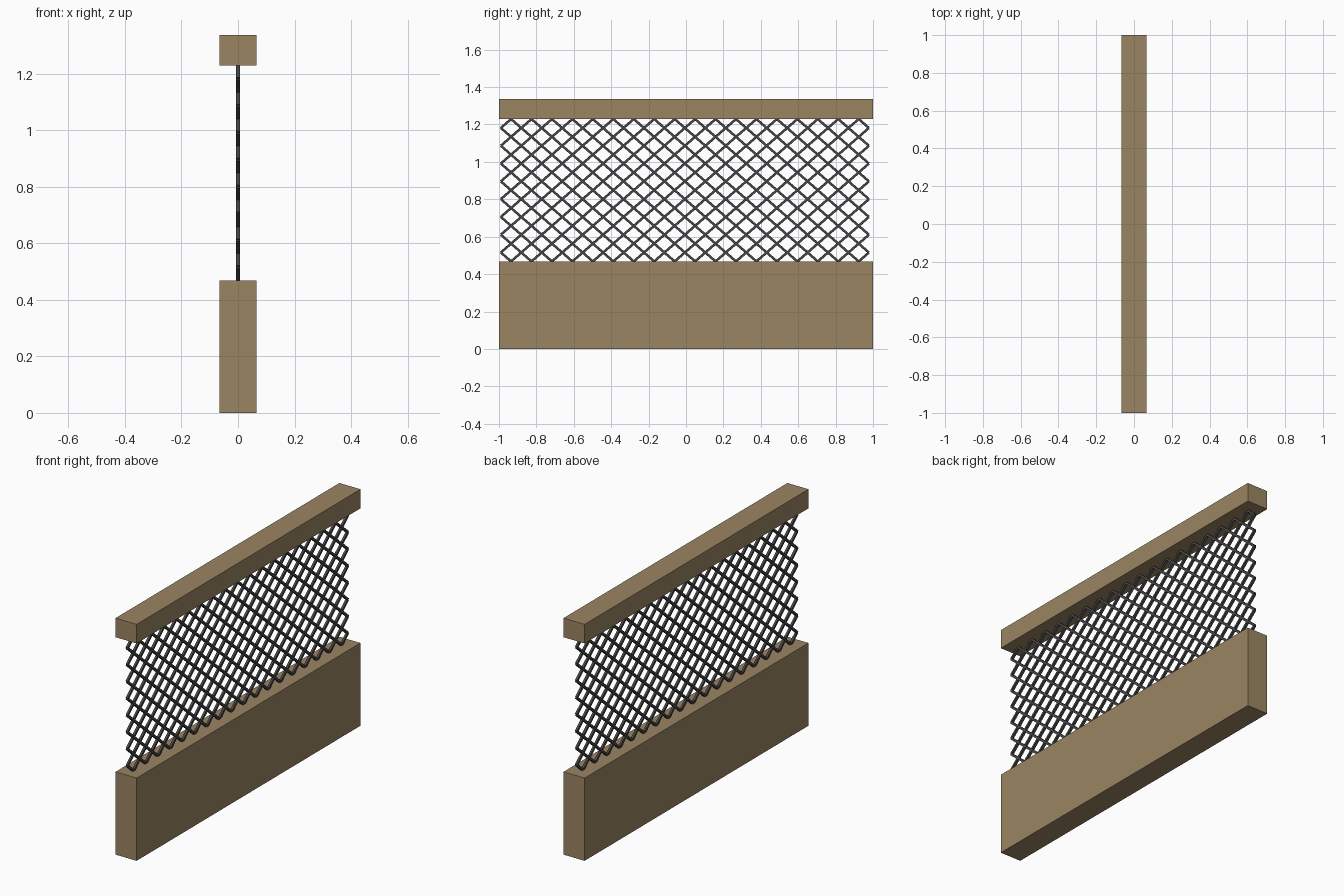
import bpy, bmesh
from mathutils import Vector, Matrix

if "Cube" in bpy.data.objects:
    bpy.data.objects.remove(bpy.data.objects["Cube"])


def material(name, color):
    m = bpy.data.materials.new(name)
    m.diffuse_color = (*color, 1)
    m.use_nodes = True
    m.node_tree.nodes["Principled BSDF"].inputs["Base Color"].default_value = m.diffuse_color
    return m


wood = material("wood", (0.33, 0.235, 0.125))
steel = material("steel", (0.06, 0.06, 0.06))


def beam(name, z0, z1):
    bpy.ops.mesh.primitive_cube_add(size=1, location=(0, 0, (z0 + z1) / 2))
    o = bpy.context.object
    o.name = name
    o.scale = (0.132, 2, z1 - z0)
    o.data.materials.append(wood)


# Timber base and top rail
beam("base_board", 0, 0.468)
beam("top_rail", 1.229, 1.337)

# Diamond wire mesh: diagonal bars clipped to the opening
Y0, Y1, Z0, Z1 = -0.99, 0.978, 0.468, 1.229
COLS, ROWS, T = 18, 8, 0.013
dy, dz = (Y1 - Y0) / COLS / 2, (Z1 - Z0) / ROWS / 2
bm = bmesh.new()


def bar(a, b):
    d = b - a
    rot = Vector((0, 0, 1)).rotation_difference(d).to_matrix().to_4x4()
    bmesh.ops.create_cube(bm, size=1, matrix=Matrix.Translation((a + b) / 2) @ rot
                          @ Matrix.Diagonal((T, T, d.length, 1)))


NY, NZ = COLS * 2, ROWS * 2
for k in range(1 - NZ, NY, 2):
    i0, i1 = max(k, 0), min(k + NZ, NY)
    for flip in (False, True):
        pts = []
        for i in (i0, i1):
            j = i - k
            pts.append(Vector((0, Y0 + i * dy, Z0 + (NZ - j if flip else j) * dz)))
        bar(*pts)
me = bpy.data.meshes.new("wire_mesh")
bm.to_mesh(me)
bm.free()
me.materials.append(steel)
bpy.context.collection.objects.link(bpy.data.objects.new("wire_mesh", me))
